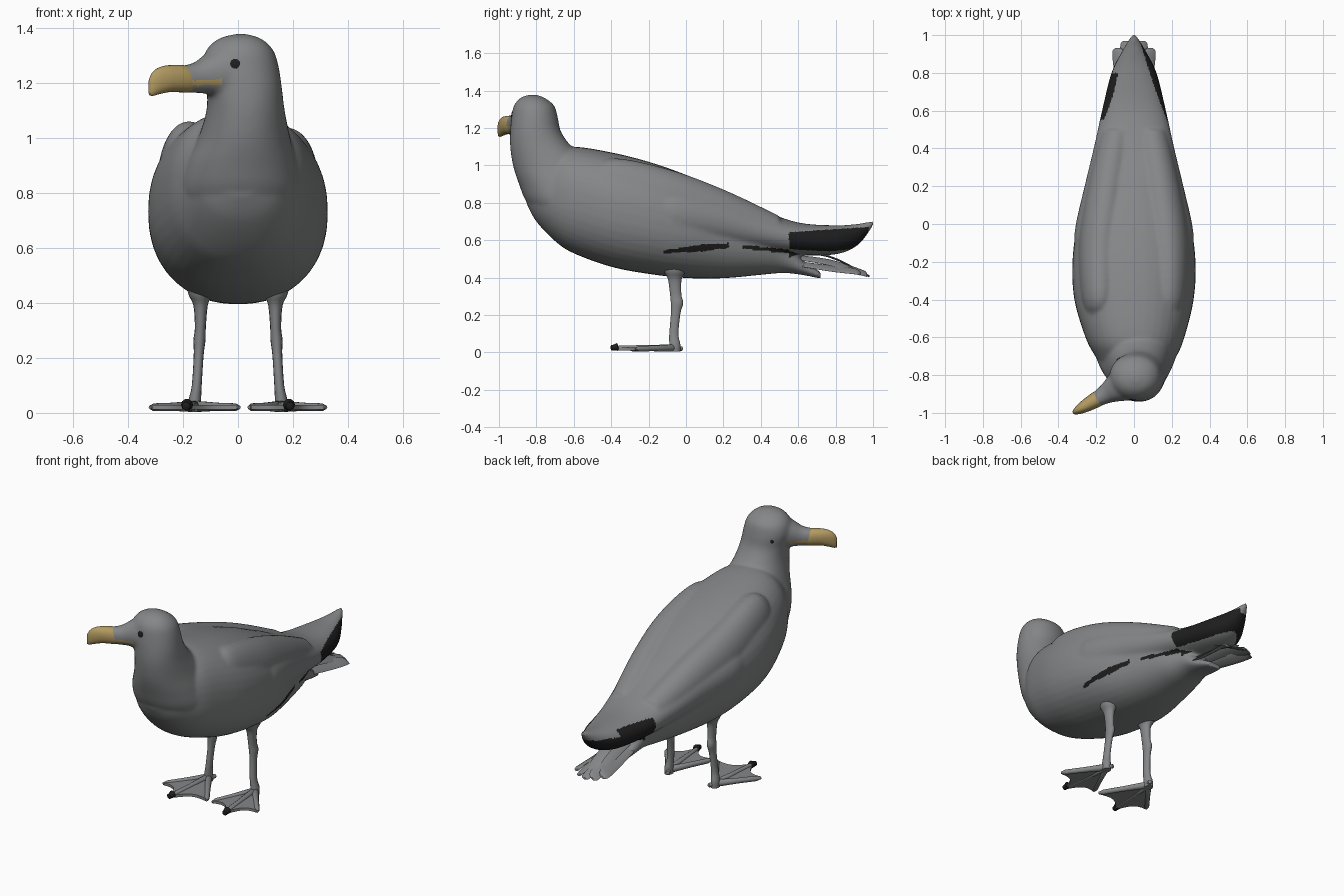
import bpy, bmesh, math
from mathutils import Vector as V

if "Cube" in bpy.data.objects:
    bpy.data.objects.remove(bpy.data.objects["Cube"])


def material(name, col):
    m = bpy.data.materials.new(name)
    m.diffuse_color = (*col, 1)
    m.use_nodes = True
    m.node_tree.nodes["Principled BSDF"].inputs["Base Color"].default_value = m.diffuse_color
    return m


GREY = material("feather grey", (0.235, 0.24, 0.245))
BLACK = material("wingtip black", (0.013, 0.013, 0.013))
YELLOW = material("beak yellow", (0.44, 0.32, 0.12))


def resample(rows, k=5):
    """Catmull-Rom through rows of numbers."""
    out = []
    for i in range(len(rows) - 1):
        a, b, c, d = (rows[max(0, min(len(rows) - 1, i + j))] for j in (-1, 0, 1, 2))
        for s in range(k):
            t = s / k
            out.append([0.5 * (2 * q + (r - p) * t + (2 * p - 5 * q + 4 * r - w) * t * t
                        + (3 * q - p - 3 * r + w) * t ** 3) for p, q, r, w in zip(a, b, c, d)])
    return out + [list(rows[-1])]


def loft(bm, rings, n=24, e=2.0):
    """Skin superellipse rings given as (centre, half-axis u, half-axis v)."""
    def sup(c):
        return math.copysign(abs(c) ** (2 / e), c)
    loops = []
    for c, u, v in rings:
        angs = [2 * math.pi * i / n for i in range(n)]
        loops.append([bm.verts.new(c + u * sup(math.cos(a)) + v * sup(math.sin(a))) for a in angs])
    for A, B in zip(loops, loops[1:]):
        for i in range(n):
            bm.faces.new((A[i], A[(i + 1) % n], B[(i + 1) % n], B[i]))
    bm.faces.new(loops[0][::-1])
    bm.faces.new(loops[-1])


def loft_y(bm, rows, e=2.0):
    """Rows: y, centre x, half width, bottom z, top z."""
    loft(bm, [(V((x, y, (b + t) / 2)), V((max(w, .003), 0, 0)), V((0, 0, max((t - b) / 2, .003))))
              for y, x, w, b, t in resample(rows)], 40, e)


def finish(name, bm, mats, angle=40):
    bmesh.ops.recalc_face_normals(bm, faces=bm.faces)
    me = bpy.data.meshes.new(name)
    bm.to_mesh(me)
    bm.free()
    for m in mats:
        me.materials.append(m)
    ob = bpy.data.objects.new(name, me)
    bpy.context.collection.objects.link(ob)
    bpy.ops.object.select_all(action='DESELECT')
    ob.select_set(True)
    bpy.context.view_layer.objects.active = ob
    bpy.ops.object.shade_smooth_by_angle(angle=math.radians(angle))
    return ob


# head frame: the head is turned towards -x
HEAD = V((0.015, -0.805, 0))
FWD = V((-0.865, -0.502, 0)).normalized()
SIDE = V((-FWD.y, FWD.x, 0))


def loft_head(bm, rows):
    """Rows: distance along the face, half width, bottom z, top z."""
    loft(bm, [(HEAD + FWD * s + V((0, 0, (b + t) / 2)), SIDE * w, V((0, 0, (t - b) / 2)))
              for s, w, b, t in resample(rows)], 24, 2.2)


# body: torso, folded wings, neck, head and face fused into one skin
bm = bmesh.new()
loft_y(bm, [(-.85, .01, .06, .79, .9), (-.8, .01, .145, .70, 1.0), (-.7, .01, .215, .595, 1.07),
            (-.6, .005, .262, .53, 1.1), (-.4, 0, .316, .458, 1.07), (-.2, 0, .326, .42, 1.02),
            (0, 0, .3, .398, .95), (.2, 0, .238, .397, .86), (.4, 0, .175, .415, .755),
            (.52, 0, .12, .425, .64), (.62, 0, .085, .415, .5), (.72, 0, .05, .395, .43)], 2.27)
loft_y(bm, [(-.3, 0, .28, .6, .98), (-.12, 0, .315, .545, .95), (0, 0, .308, .535, .925),
            (.2, 0, .262, .532, .86), (.4, 0, .214, .528, .765),
            (.6, 0, .17, .52, .695), (.8, 0, .12, .525, .68), (.92, 0, .06, .575, .688),
            (1.005, 0, .01, .685, .705)], 2.15)
for s, up in ((-1, .012), (1, -.012)):
    loft_y(bm, [(-.53, s * .19, .03, .86, .95), (-.4, s * .178, .1, .74, 1.05 + up),
                (-.1, s * .175, .118, .64, .982), (.2, s * .14, .105, .6, .872),
                (.5, s * .09, .08, .56, .73)])
neck = [(1.378, -.84, -.8, -.01, .03), (1.361, -.885, -.755, -.07, .085), (1.32, -.92, -.705, -.115, .128),
        (1.26, -.933, -.686, -.13, .148), (1.18, -.94, -.668, -.115, .16), (1.1, -.94, -.61, -.115, .17),
        (1.0, -.925, -.5, -.145, .19), (.9, -.893, -.45, -.19, .215), (.8, -.85, -.4, -.21, .23),
        (.7, -.76, -.4, -.18, .2)]
loft(bm, [(V(((l + r) / 2, (f + b) / 2, z)), V(((r - l) / 2, 0, 0)), V((0, (b - f) / 2, 0)))
          for z, f, b, l, r in resample(neck)], 40, 2.1)
loft_head(bm, [(-.02, .115, 1.12, 1.355), (.08, .098, 1.14, 1.342), (.15, .068, 1.16, 1.303),
               (.2, .05, 1.163, 1.274), (.27, .037, 1.168, 1.262)])
body = finish("body", bm, [GREY, BLACK, YELLOW])
mod = body.modifiers.new("fuse", 'REMESH')
mod.mode = 'VOXEL'
mod.voxel_size = 0.009
mod.use_smooth_shade = True
mod = body.modifiers.new("soften", 'SMOOTH')
mod.iterations = 12
for m in ("fuse", "soften"):
    bpy.ops.object.modifier_apply(modifier=m)
bpy.ops.object.shade_smooth_by_angle(angle=math.radians(60))
# black wingtips, dark streaks under the right wing edge, yellow mouth line
for p in body.data.polygons:
    x, y, z = p.center
    if x > 0:
        line = .643 + .065 * (y - .55)
    else:
        line = .66 if y < .8 else .625 + .1 * (y - .8)
    tip = .55 < y < .975 and .525 - .3 * max(0, .6 - y) < z < line and p.normal.z > -.85
    w = .019 - abs(y - .1) * .05
    streak = x > .1 and (
        (-.12 < y < .23 and abs(z - .55 - .1 * y) < w)
        or (.3 < y <= .55 and abs(z - .565 + .1 * (y - .3)) < .01))
    s = (p.center - HEAD).dot(FWD)
    mouth = .13 < s < .25 and abs(z - 1.2 + .08 * (s - .2)) < .009
    p.material_index = 1 if tip or streak else 2 if mouth else 0

# beak with hooked tip
bm = bmesh.new()
loft_head(bm, [(.19, .036, 1.168, 1.23), (.235, .042, 1.165, 1.262), (.3, .036, 1.167, 1.265),
               (.345, .027, 1.16, 1.258), (.375, .017, 1.153, 1.24), (.39, .007, 1.155, 1.215)])
finish("beak", bm, [YELLOW], 60)

# eyes, seated on the head surface
for s, name, k, f, z in ((1, "left_eye", 1, .085, 1.27), (-1, "right_eye", .6, .04, 1.235)):
    start = HEAD + FWD * f + SIDE * (s * .3) + V((0, 0, z))
    hit, loc, nor, _ = body.ray_cast(start, SIDE * -s)
    u = nor.cross(V((0, 0, 1))).normalized()
    v = u.cross(nor)
    bm = bmesh.new()
    loft(bm, [(loc + nor * h, u * r * k, v * r * k) for h, r in
              ((-.004, .018), (.001, .018), (.003, .012), (.004, .003))], 16)
    finish(name, bm, [BLACK], 60)

# tail: fan of thin overlapping feathers, ridged in the middle
bm = bmesh.new()
for i in range(-2, 3):
    a, sg = abs(i), (i > 0) - (i < 0)
    root = V((i * .025, .5, .55 - .03 * a))
    mid = V((i * .034, .76, .515 - .032 * a))
    tip = V((i * .042, .98 - .012 * a * a, .408 + .006 * a))
    rings = []
    for y, cx, z, w in resample([(root.y, root.x, root.z, .02), (mid.y, mid.x, mid.z, .032),
                                 (tip.y - .03, tip.x, tip.z + .014, .031), (tip.y, tip.x, tip.z, .014)], 4):
        rings.append((V((cx, y, z)), V((w, 0, -.5 * sg * w)), V((0, 0, .006))))
    loft(bm, rings, 10)
finish("tail", bm, [GREY])


def tube(bm, rows, n=14):
    """Rows: x, y, z, half width x, half depth y (upright tube)."""
    loft(bm, [(V((x, y, z)), V((rx, 0, 0)), V((0, ry, 0))) for x, y, z, rx, ry in resample(rows, 4)], n)


def toe(bm, a, b, r0, r1):
    d = (b - a).normalized()
    u = d.cross(V((0, 0, 1))).normalized()
    v = u.cross(d)
    loft(bm, [(a.lerp(b, t), u * r, v * r) for t, r in
              ((0, r0 * .6), (.08, r0), (.5, (r0 + r1) / 2 * .9), (.9, r1), (1, r1 * .4))], 10)


# legs and webbed feet
for s, name, inner in ((-1, "left", .005), (1, "right", .04)):
    ax = s * .157
    bm = bmesh.new()
    tube(bm, [(s * .14, -.06, .48, .05, .065), (s * .138, -.06, .43, .042, .056), (s * .136, -.06, .39, .026, .037),
              (s * .137, -.055, .31, .02, .031), (s * .14, -.048, .265, .022, .034),
              (s * .143, -.055, .21, .018, .026), (s * .15, -.065, .1, .018, .025),
              (ax, -.06, .045, .023, .03), (ax, -.06, .004, .024, .03)])
    finish(name + "_leg", bm, [GREY], 60)

    heel = V((ax, -.06, .024))
    tips = [V((inner, -.31, .02)), V((s * .185, -.385, .024)), V((s * .32, -.27, .02))]
    bm = bmesh.new()
    for t in tips:
        toe(bm, heel, t, .02, .015)
    toe(bm, heel, V((ax - s * .02, -.018, .02)), .018, .012)
    # web with scalloped front edge
    edge = []
    for a, b in zip(tips, tips[1:]):
        for k in range(6):
            t = k / 6
            edge.append(a.lerp(b, t).lerp(heel, .6 * t * (1 - t)))
    edge.append(tips[-1])
    top = [bm.verts.new((p.x, p.y, .028)) for p in [heel] + edge]
    low = [bm.verts.new((p.x, p.y, .012)) for p in [heel] + edge]
    m = len(top)
    for i in range(1, m - 1):
        bm.faces.new((top[0], top[i], top[i + 1]))
        bm.faces.new((low[0], low[i + 1], low[i]))
    for i in range(m):
        j = (i + 1) % m
        bm.faces.new((top[i], low[i], low[j], top[j]))
    finish(name + "_foot", bm, [GREY])

    bm = bmesh.new()
    toe(bm, tips[1] + V((0, .022, .006)), tips[1] + V((s * .004, -.018, 0)), .022, .015)
    finish(name + "_claw", bm, [BLACK])
